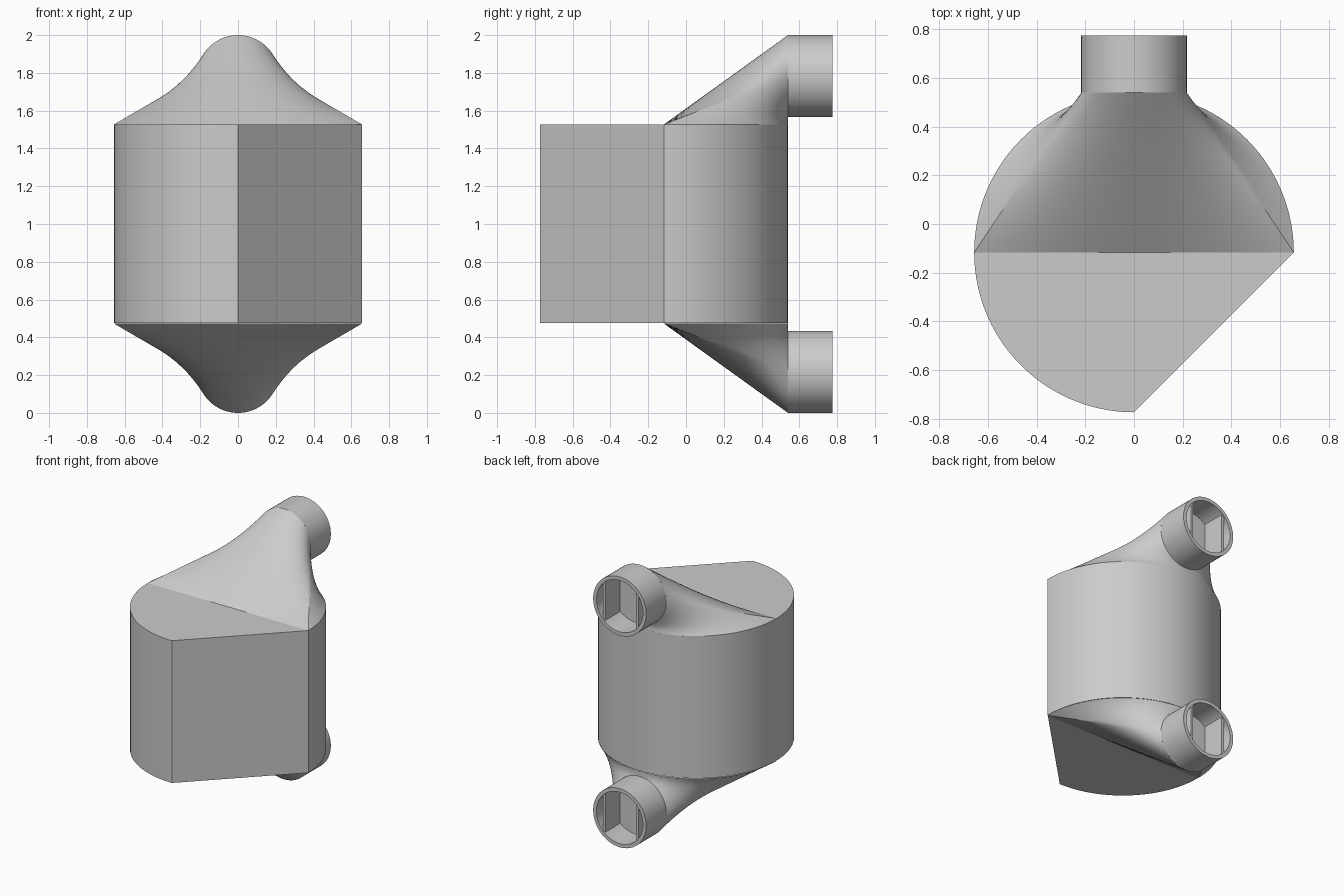
import bpy, bmesh, math

if "Cube" in bpy.data.objects:
    bpy.data.objects.remove(bpy.data.objects["Cube"])

CY, R = -0.117, 0.657          # body axis and radius
Z_LOW, Z_TOP = 0.475, 1.527    # body bottom and top
Y_BACK = CY + R                # back of body, start of the pipes
PIPE_R, BORE_R, PIPE_Z = 0.217, 0.19, 1.783
PIPE_END, FLOOR_Y = 0.775, 0.59


def finish(name, bm, mirrored=False):
    """Turn a bmesh into an object, optionally mirrored about z = 1."""
    bmesh.ops.remove_doubles(bm, verts=bm.verts[:], dist=1e-5)
    bmesh.ops.recalc_face_normals(bm, faces=bm.faces[:])
    if mirrored:
        bmesh.ops.translate(bm, verts=bm.verts[:], vec=(0, 0, -1))
    mesh = bpy.data.meshes.new(name)
    bm.to_mesh(mesh)
    bm.free()
    obj = bpy.data.objects.new(name, mesh)
    bpy.context.collection.objects.link(obj)
    if mirrored:
        obj.location.z = 1
        mod = obj.modifiers.new("mirror", 'MIRROR')
        mod.use_axis = (False, False, True)
        mod.use_clip = False
        mod.use_mirror_merge = False
    bpy.ops.object.select_all(action='DESELECT')
    obj.select_set(True)
    bpy.context.view_layer.objects.active = obj
    bpy.ops.object.shade_smooth_by_angle(angle=math.radians(30))
    return obj


def bridge(bm, rings):
    """Skin a list of closed rings of points."""
    rows = [[bm.verts.new(p) for p in ring] for ring in rings]
    n = len(rows[0])
    for a, b in zip(rows, rows[1:]):
        for i in range(n):
            j = (i + 1) % n
            bm.faces.new((a[i], a[j], b[j], b[i]))
    return rows


def circle(r, y, n=64):
    return [(r * math.cos(2 * math.pi * i / n), y,
             PIPE_Z + r * math.sin(2 * math.pi * i / n)) for i in range(n)]


# Body: three quarters of a cylinder, the last quarter cut flat
bm = bmesh.new()
outline = [(R * math.cos(math.radians(a)), CY + R * math.sin(math.radians(a)))
           for a in range(0, 271, 3)]
low, top = bridge(bm, [[(x, y, z) for x, y in outline] for z in (Z_LOW, Z_TOP)])
bm.faces.new(low)
bm.faces.new(top)
finish("body", bm)

# Hoods: ruled loft from the rear half disc of the body to the pipe circle
bm = bmesh.new()
N, ROWS = 96, 16
pipe_ring = circle(PIPE_R, Y_BACK, N)
base_ring = []
for i in range(N):
    t = 2 * math.pi * i / N
    if t <= math.pi:     # straight front edge meets the upper half circle
        base_ring.append((R * (1 - 2 * t / math.pi), CY, Z_TOP))
    else:                # rear arc meets the lower half circle
        base_ring.append((R * math.cos(t), CY - R * math.sin(t), Z_TOP))
rings = []
for k in range(ROWS + 1):
    f = k / ROWS
    rings.append([tuple(a + (b - a) * f for a, b in zip(p, q))
                  for p, q in zip(base_ring, pipe_ring)])
bridge(bm, rings)
finish("hoods", bm, mirrored=True)

# Pipes: short open sockets with a floor inside
bm = bmesh.new()
rows = bridge(bm, [circle(PIPE_R, Y_BACK), circle(PIPE_R, PIPE_END),
                   circle(BORE_R, PIPE_END), circle(BORE_R, FLOOR_Y)])
bm.faces.new(rows[-1])
finish("pipes", bm, mirrored=True)

# Ribs: two upright plates inside each pipe
bm = bmesh.new()
for side in (-1, 1):
    section = []
    for x in (0.125, 0.145):
        section.append((side * x, math.sqrt(BORE_R ** 2 - x ** 2)))
    (x0, h0), (x1, h1) = section
    loop = [(x0, -h0), (x1, -h1), (x1, h1), (x0, h0)]
    near, far = bridge(bm, [[(x, y, PIPE_Z + h) for x, h in loop]
                            for y in (FLOOR_Y, PIPE_END - 0.01)])
    bm.faces.new(near)
    bm.faces.new(far)
finish("pipe_ribs", bm, mirrored=True)
